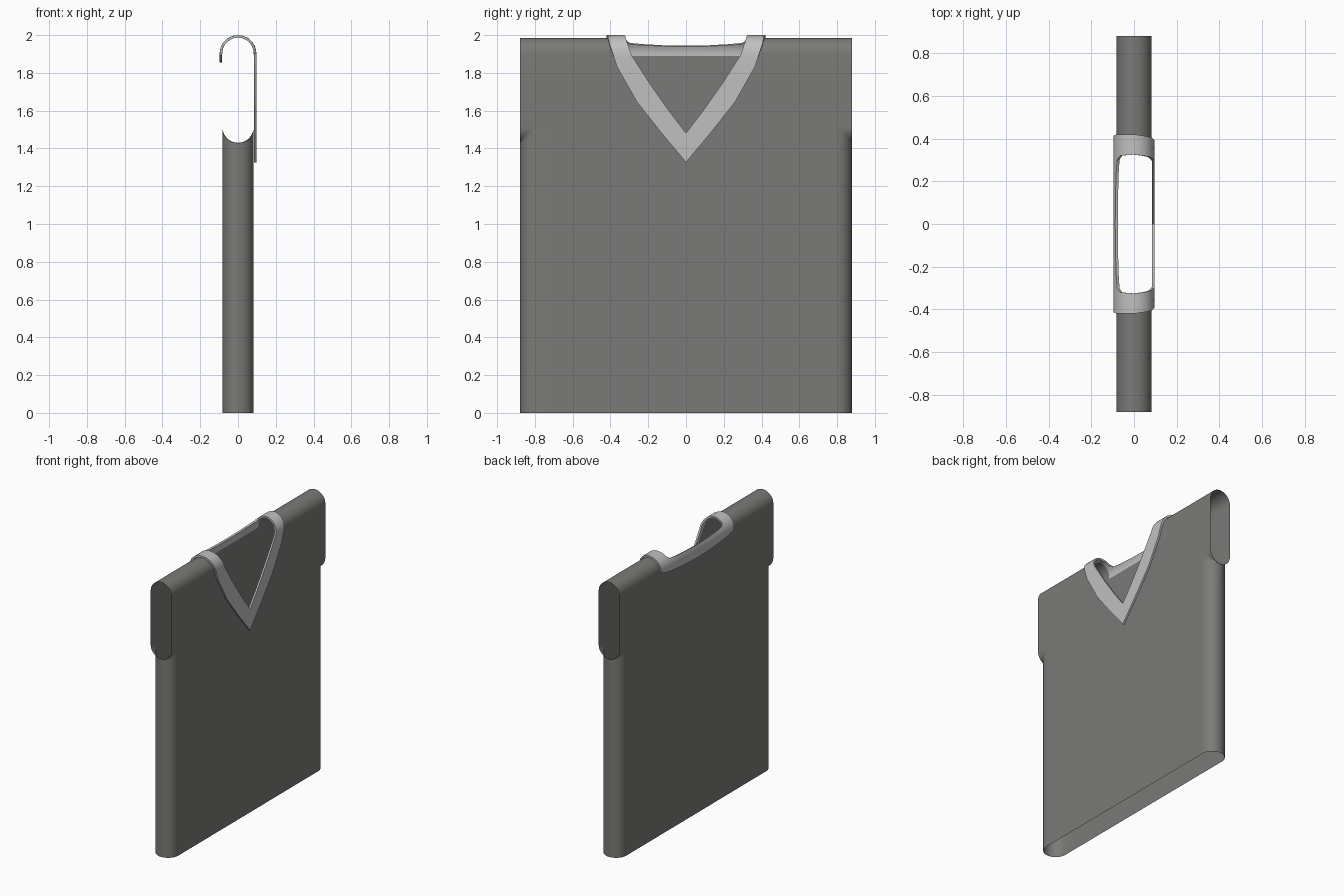
import bpy, bmesh, math
from mathutils import Vector

if "Cube" in bpy.data.objects:
    bpy.data.objects.remove(bpy.data.objects["Cube"])

R = 0.082                      # half depth of the garment
HALF_W, TOP, ARM = 0.88, 1.985, 1.43
N = 10


def material(name, col):
    m = bpy.data.materials.new(name)
    m.diffuse_color = (*col, 1)
    m.use_nodes = True
    m.node_tree.nodes["Principled BSDF"].inputs["Base Color"].default_value = m.diffuse_color
    return m


body_grey = material("dark_grey_knit", (0.195, 0.195, 0.185))
trim_grey = material("light_grey_trim", (0.53, 0.53, 0.53))


def finish(name, bm, mat, thickness=0):
    me = bpy.data.meshes.new(name)
    bm.to_mesh(me)
    bm.free()
    ob = bpy.data.objects.new(name, me)
    bpy.context.collection.objects.link(ob)
    me.materials.append(mat)
    bpy.ops.object.select_all(action='DESELECT')
    ob.select_set(True)
    bpy.context.view_layer.objects.active = ob
    mir = ob.modifiers.new("mirror", 'MIRROR')
    mir.use_axis = (False, True, False)
    mir.merge_threshold = 0.0005
    bpy.ops.object.modifier_apply(modifier="mirror")
    if thickness:
        s = ob.modifiers.new("thickness", 'SOLIDIFY')
        s.thickness = thickness
        s.offset = -1
        bpy.ops.object.modifier_apply(modifier="thickness")
    bpy.ops.object.shade_smooth_by_angle(angle=math.radians(40))
    return ob


# Body: rounded sides below, open armholes above, rounded shoulders on top
def round_h(d):
    if d >= R:
        return R
    return math.sqrt(max(0, R * R - (R - d) ** 2))


def depth(y, z):
    side = round_h(HALF_W - y)
    sleeve = round_h(z - ARM) if z > ARM else 0
    return min(max(side, sleeve), round_h(TOP - z))


arc = [R * (1 - math.cos(math.pi / 2 * i / N)) for i in range(N + 1)]
ys = [0, 0.2, 0.4, 0.6, 0.72] + [HALF_W - d for d in reversed(arc)]
zs = [0, 0.4, 0.8, 1.2] + [ARM + d for d in arc] + [1.6, 1.75] + [TOP - d for d in reversed(arc)]


def panel(bm, sign):
    g = [[bm.verts.new((sign * depth(y, z), y, z)) for z in zs] for y in ys]
    for j in range(len(ys) - 1):
        for k in range(len(zs) - 1):
            f = [g[j][k], g[j + 1][k], g[j + 1][k + 1], g[j][k + 1]]
            bm.faces.new(f if sign > 0 else f[::-1])


def cut(bm, co, no, clear=False):
    geom = bm.verts[:] + bm.edges[:] + bm.faces[:]
    bmesh.ops.bisect_plane(bm, geom=geom, plane_co=Vector(co),
                           plane_no=Vector(no).normalized(), clear_outer=clear)


# Front panel with the V cut away
bm = bmesh.new()
panel(bm, 1)
cut(bm, (0, 0, 1.42), (0, -0.565, 0.37), True)
front_mesh = bpy.data.meshes.new("front_half")
bm.to_mesh(front_mesh)
bm.free()

# Back panel with the shallow neckline cut away, then joined to the front
bm = bmesh.new()
panel(bm, -1)
cut(bm, (0, 0, 1.89), (0, 0, 1))
cut(bm, (0, 0.35, 0), (0, 1, 0))
gone = []
for f in bm.faces:
    c = f.calc_center_median()
    if c.z > 1.89 and c.y < 0.35:
        gone.append(f)
bmesh.ops.delete(bm, geom=gone, context='FACES')
bm.from_mesh(front_mesh)
bpy.data.meshes.remove(front_mesh)
bmesh.ops.remove_doubles(bm, verts=bm.verts[:], dist=0.0004)
finish("vest_body", bm, body_grey)

# Neck trim: a band laid over the shoulder; u is the length unrolled from the ridge
RT, CZ = 0.097, 1.903
QUARTER = RT * math.pi / 2


def wrap(y, u):
    s = 1 if u >= 0 else -1
    a = abs(u)
    if a < QUARTER:
        return (s * RT * math.sin(a / RT), y, CZ + RT * math.cos(a / RT))
    return (s * RT, y, CZ - (a - QUARTER))


# inner y, inner u, outer y, outer u from the V point round to the back
path = [(0, .574, 0, .729), (.09, .456, .13, .574), (.19, .314, .26, .409),
        (.29, .159, .365, .224), (.315, .08, .405, .10), (.325, 0, .42, 0),
        (.32, -.07, .42, -.09), (.30, -.092, .41, -.16), (.24, -.10, .32, -.18),
        (.12, -.108, .16, -.195), (0, -.11, 0, -.20)]
rows = []
for p, q in zip(path, path[1:]):
    for i in range(3):
        rows.append([a + (b - a) * i / 3 for a, b in zip(p, q)])
rows.append(list(path[-1]))

bm = bmesh.new()
ACROSS = 5
g = []
for yi, ui, yo, uo in rows:
    g.append([bm.verts.new(wrap(yi + (yo - yi) * t / ACROSS, ui + (uo - ui) * t / ACROSS))
              for t in range(ACROSS + 1)])
for a in range(len(g) - 1):
    for b in range(ACROSS):
        bm.faces.new((g[a][b], g[a][b + 1], g[a + 1][b + 1], g[a + 1][b]))
finish("neck_trim", bm, trim_grey, 0.013)
